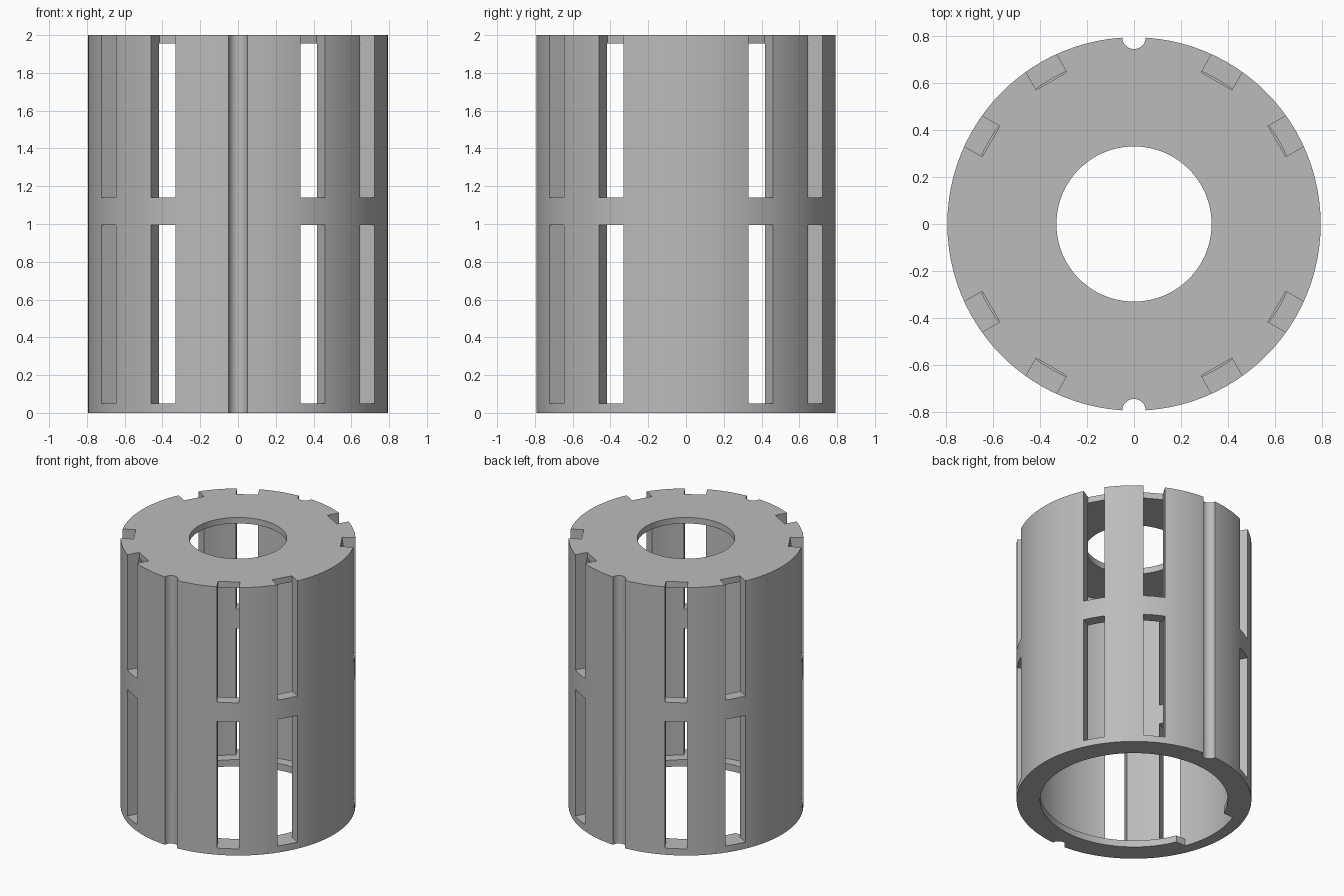
import bpy, bmesh
from math import cos, sin, pi, radians, asin

cube = bpy.data.objects.get("Cube")
if cube:
    bpy.data.objects.remove(cube, do_unlink=True)

OUTER, INNER, LIP, HOLE = 0.794, 0.71, 0.635, 0.33
HEIGHT, CAP_Z, LIP_Z = 2.0, 1.955, 0.05
SEGMENTS = 96

grey = bpy.data.materials.new("plain grey")
grey.use_nodes = True
grey.diffuse_color = (0.5, 0.5, 0.5, 1)
grey.node_tree.nodes["Principled BSDF"].inputs["Base Color"].default_value = (0.5, 0.5, 0.5, 1)


def make_object(name, bm):
    bmesh.ops.recalc_face_normals(bm, faces=bm.faces)
    mesh = bpy.data.meshes.new(name)
    bm.to_mesh(mesh)
    bm.free()
    mesh.materials.append(grey)
    obj = bpy.data.objects.new(name, mesh)
    bpy.context.collection.objects.link(obj)
    return obj


def prism(bm, outline, z0, z1):
    low = [bm.verts.new((x, y, z0)) for x, y in outline]
    high = [bm.verts.new((x, y, z1)) for x, y in outline]
    bm.faces.new(low[::-1])
    bm.faces.new(high)
    for i in range(len(low)):
        j = (i + 1) % len(low)
        bm.faces.new((low[i], low[j], high[j], high[i]))


# Hollow body: bottom lip, thin wall and holed cap as one turned profile
profile = [(LIP, 0), (OUTER, 0), (OUTER, HEIGHT), (HOLE, HEIGHT),
           (HOLE, CAP_Z), (INNER, CAP_Z), (INNER, LIP_Z), (LIP, LIP_Z)]
bm = bmesh.new()
rings = []
for s in range(SEGMENTS):
    a = 2 * pi * s / SEGMENTS
    rings.append([bm.verts.new((r * cos(a), r * sin(a), z)) for r, z in profile])
for s in range(SEGMENTS):
    a, b = rings[s], rings[(s + 1) % SEGMENTS]
    for i in range(len(profile)):
        j = (i + 1) % len(profile)
        bm.faces.new((a[i], b[i], b[j], a[j]))
body = make_object("slotted_sleeve", bm)

# Two tiers of eight wall slots
cut = bmesh.new()
half = 0.075
for deg in (30, 60, 120, 150, 210, 240, 300, 330):
    c, s = cos(radians(deg)), sin(radians(deg))
    box = [(0.702, -half), (0.9, -half), (0.9, half), (0.702, half)]
    outline = [(r * c - t * s, r * s + t * c) for r, t in box]
    prism(cut, outline, LIP_Z, 0.995)
    prism(cut, outline, 1.14, 2.1)

# Round grooves down the front and back
for side in (-1, 1):
    prism(cut, [(0.05 * cos(2 * pi * i / 24), side * OUTER + 0.05 * sin(2 * pi * i / 24))
                for i in range(24)], -0.1, 2.1)

# Gap in the bottom lip
r = INNER - 0.002
spread = asin(0.25 / r)
arc = [pi - spread + 2 * spread * i / 16 for i in range(17)]
prism(cut, [(-0.5, 0.25)] + [(r * cos(a), r * sin(a)) for a in arc] + [(-0.5, -0.25)], -0.1, 0.06)

cutter = make_object("cutter", cut)
cutter.hide_render = True
mod = body.modifiers.new("openings", 'BOOLEAN')
mod.operation = 'DIFFERENCE'
mod.solver = 'EXACT'
mod.object = cutter

bpy.ops.object.select_all(action='DESELECT')
body.select_set(True)
bpy.context.view_layer.objects.active = body
bpy.ops.object.modifier_apply(modifier=mod.name)
bpy.data.objects.remove(cutter, do_unlink=True)
bpy.ops.object.shade_smooth_by_angle(angle=radians(25))
